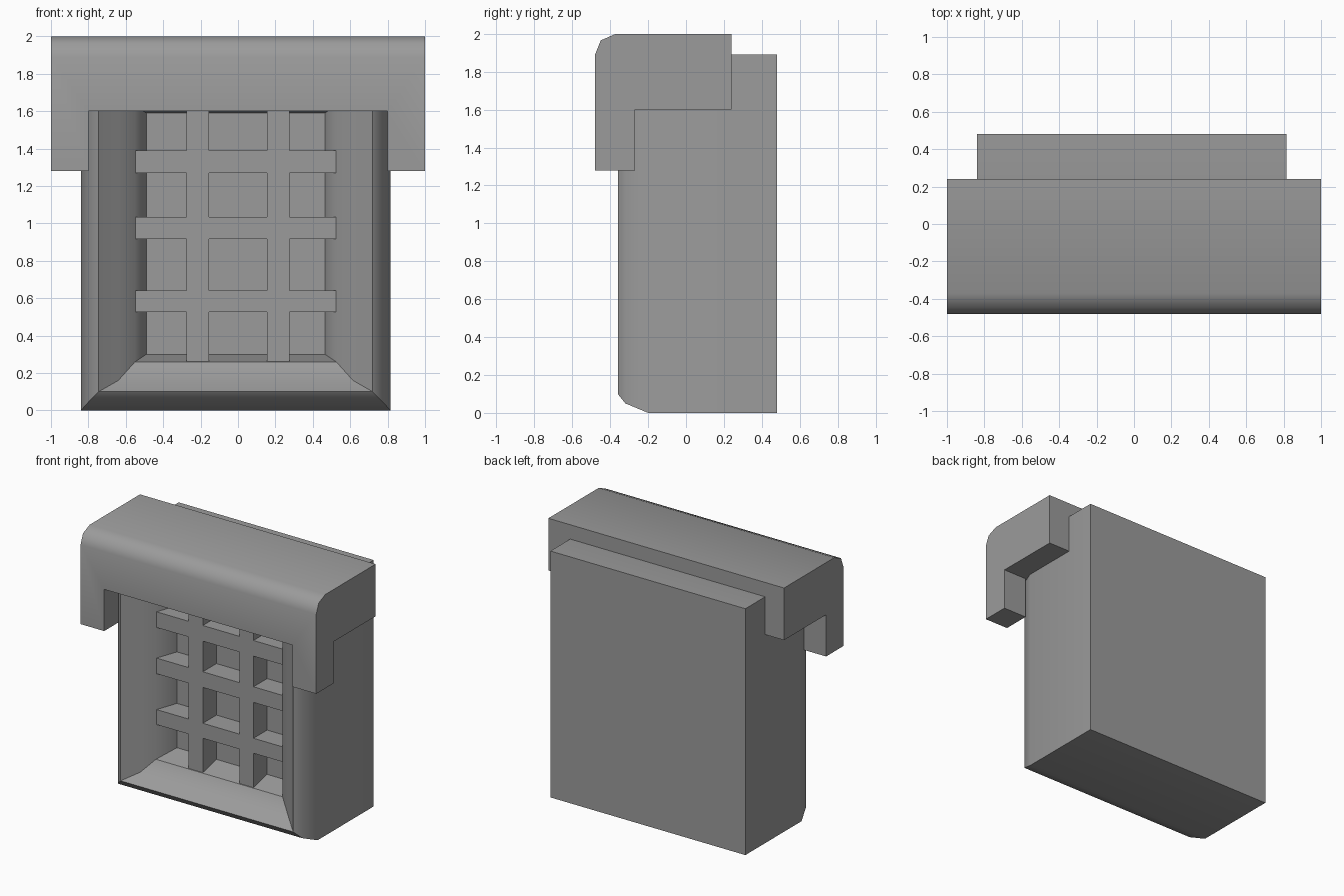
import bpy, bmesh, math

cube = bpy.data.objects.get("Cube")
if cube:
    bpy.data.objects.remove(cube, do_unlink=True)

grey = bpy.data.materials.new("plain grey")
grey.use_nodes = True
grey.diffuse_color = (0.33, 0.33, 0.33, 1)
grey.node_tree.nodes["Principled BSDF"].inputs["Base Color"].default_value = (0.33, 0.33, 0.33, 1)


def finish(name, bm, smooth=None):
    """Turn a bmesh into a named, coloured object."""
    bmesh.ops.recalc_face_normals(bm, faces=bm.faces)
    mesh = bpy.data.meshes.new(name)
    bm.to_mesh(mesh)
    bm.free()
    mesh.materials.append(grey)
    obj = bpy.data.objects.new(name, mesh)
    bpy.context.collection.objects.link(obj)
    if smooth:
        shade(obj, smooth)
    return obj


def shade(obj, degrees):
    bpy.ops.object.select_all(action='DESELECT')
    bpy.context.view_layer.objects.active = obj
    obj.select_set(True)
    bpy.ops.object.shade_smooth_by_angle(angle=math.radians(degrees))


def extrude_profile(points, half_width):
    """Extrude a (y, z) outline along x."""
    bm = bmesh.new()
    face = bm.faces.new([bm.verts.new((-half_width, y, z)) for y, z in points])
    out = bmesh.ops.extrude_face_region(bm, geom=[face])
    moved = [v for v in out["geom"] if isinstance(v, bmesh.types.BMVert)]
    bmesh.ops.translate(bm, verts=moved, vec=(2 * half_width, 0, 0))
    return bm


# Body: nested rectangular rings (side inset, end inset, depth), back to recess floor
LEFT, RIGHT, TOP = -0.84, 0.815, 1.89
rings = [(0, 0, 0.48), (0, 0, -0.2), (0.045, 0.05, -0.32), (0.095, 0.1, -0.36),
         (0.2, 0.16, -0.27), (0.29, 0.26, -0.21), (0.35, 0.3, -0.04)]
bm = bmesh.new()
loops = []
for dx, dz, y in rings:
    corners = [(LEFT + dx, dz), (RIGHT - dx, dz), (RIGHT - dx, TOP - dz), (LEFT + dx, TOP - dz)]
    loops.append([bm.verts.new((x, y, z)) for x, z in corners])
for a, b in zip(loops, loops[1:]):
    for i in range(4):
        j = (i + 1) % 4
        bm.faces.new((a[i], a[j], b[j], b[i]))
bm.faces.new(loops[0])
bm.faces.new(loops[-1])
finish("body", bm, 42)

# Lattice: fill grid cells that belong to a bar, then extrude them back
xs = [-0.55, -0.275, -0.155, 0.155, 0.275, 0.525]
zs = [0.26, 0.525, 0.64, 0.915, 1.035, 1.27, 1.39, 1.63]
bm = bmesh.new()
grid = [[bm.verts.new((x, -0.205, z)) for z in zs] for x in xs]
for i in range(len(xs) - 1):
    for j in range(len(zs) - 1):
        if i % 2 or j % 2:
            bm.faces.new((grid[i][j], grid[i + 1][j], grid[i + 1][j + 1], grid[i][j + 1]))
bmesh.ops.delete(bm, geom=[v for v in bm.verts if not v.link_faces], context='VERTS')
out = bmesh.ops.extrude_face_region(bm, geom=bm.faces[:], use_keep_orig=True)
bmesh.ops.translate(bm, vec=(0, 0.17, 0),
                    verts=[v for v in out["geom"] if isinstance(v, bmesh.types.BMVert)])
finish("window_lattice", bm)

# Hood: L-shaped section across the top, notched in the middle to leave two ears
hood = finish("hood", extrude_profile(
    [(-0.48, 1.28), (-0.48, 1.89), (-0.45, 1.965), (-0.37, 2.0), (0.24, 2.0),
     (0.24, 1.6), (-0.27, 1.6), (-0.27, 1.28)], 1.0))
cutter = finish("notch_cutter", extrude_profile(
    [(-0.6, 1.1), (-0.6, 1.6), (-0.2, 1.6), (-0.2, 1.1)], 0.8))
cutter.hide_render = True
notch = hood.modifiers.new("notch", 'BOOLEAN')
notch.operation = 'DIFFERENCE'
notch.solver = 'EXACT'
notch.object = cutter
bpy.context.view_layer.objects.active = hood
bpy.ops.object.modifier_apply(modifier=notch.name)
bpy.data.objects.remove(cutter, do_unlink=True)
shade(hood, 50)
